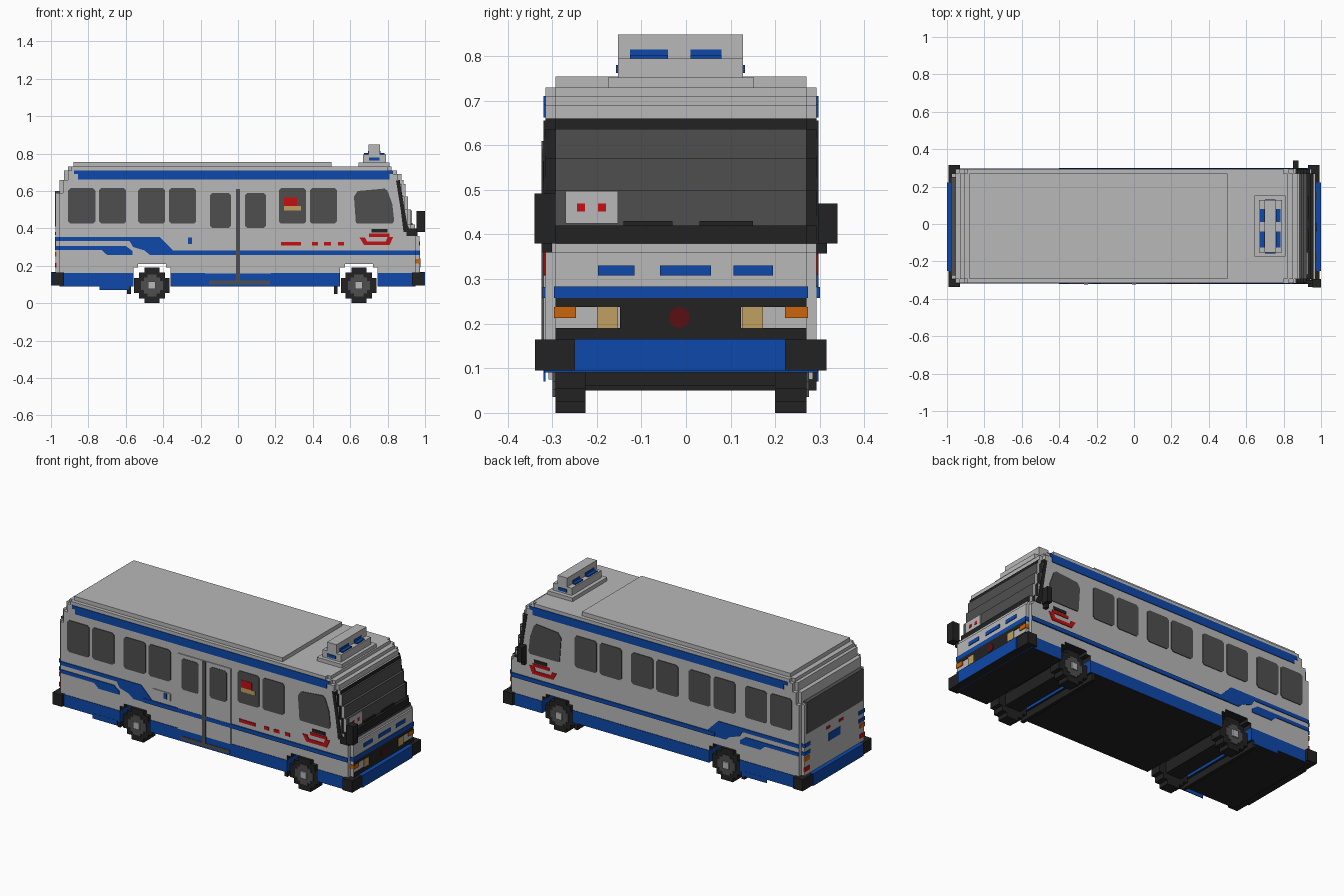
import bpy, bmesh, math

if "Cube" in bpy.data.objects:
    bpy.data.objects.remove(bpy.data.objects["Cube"])


def material(name, rgb):
    m = bpy.data.materials.new(name)
    m.use_nodes = True
    m.diffuse_color = (*rgb, 1)
    m.node_tree.nodes["Principled BSDF"].inputs["Base Color"].default_value = (*rgb, 1)
    return m


GRAY = material("light gray paint", (0.48, 0.48, 0.48))
BLUE = material("blue paint", (0.004, 0.065, 0.4))
BLACK = material("black rubber", (0.016, 0.016, 0.016))
GLASS = material("dark gray glass", (0.078, 0.078, 0.078))
RED = material("red paint", (0.55, 0.005, 0.006))
MAROON = material("maroon badge", (0.1, 0.005, 0.007))
ORANGE = material("orange lamp", (0.6, 0.13, 0.004))
TAN = material("tan lamp", (0.52, 0.35, 0.12))

YR, YL = -0.315, 0.293      # outer side walls
IR, IL = -0.293, 0.27       # narrower nose and tail


def prism(name, pts, axis, a, b, mats, rule=None):
    """Extrude a closed outline along x or y; rule(center, normal) picks the slot."""
    bm = bmesh.new()
    at = (lambda p, t: (p[0], t, p[1])) if axis == "y" else (lambda p, t: (t, p[0], p[1]))
    lo, hi = ([bm.verts.new(at(p, t)) for p in pts] for t in (a, b))
    bm.faces.new(lo)
    bm.faces.new(hi)
    for i in range(len(pts)):
        j = (i + 1) % len(pts)
        bm.faces.new((lo[i], lo[j], hi[j], hi[i]))
    bmesh.ops.recalc_face_normals(bm, faces=bm.faces)
    if rule:
        for f in bm.faces:
            f.material_index = rule(f.calc_center_median(), f.normal)
    me = bpy.data.meshes.new(name)
    bm.to_mesh(me)
    bm.free()
    for m in mats if isinstance(mats, list) else [mats]:
        me.materials.append(m)
    ob = bpy.data.objects.new(name, me)
    bpy.context.collection.objects.link(ob)
    return ob


def rect(u0, u1, v0, v1):
    return [(u0, v0), (u1, v0), (u1, v1), (u0, v1)]


def box(name, x, y, z, mats, rule=None):
    return prism(name, rect(*x, *z), "y", y[0], y[1], mats, rule)


def side(name, pts, mat, lift=0.004, sides="RL"):
    """Thin plate on the right (-y) and/or left (+y) wall."""
    if "R" in sides:
        prism("right_" + name, pts, "y", YR - lift, YR + 0.0005, mat)
    if "L" in sides:
        prism("left_" + name, pts, "y", YL - 0.0005, YL + lift, mat)


def rounded(x0, x1, z0, z1, c=0.012):
    return [(x0 + c, z0), (x1 - c, z0), (x1, z0 + c), (x1, z1 - c),
            (x1 - c, z1), (x0 + c, z1), (x0, z1 - c), (x0, z0 + c)]


# Body shell: stepped tail, roof and raked nose, with tunnels over the axles
AXLES = {"rear": -0.46, "front": 0.646}
TAIL = [(-0.975, 0.59), (-0.955, 0.66), (-0.93, 0.71), (-0.91, 0.73)]
NOSE = [(0.82, 0.73), (0.85, 0.71), (0.875, 0.69), (0.885, 0.66), (0.895, 0.637),
        (0.91, 0.57), (0.925, 0.50), (0.945, 0.42), (0.96, 0.38), (0.97, 0.36)]


def shell(inset):
    pts, z = [], 0.16
    for x, top in TAIL:
        pts += [(x + inset, z), (x + inset, top)]
        z = top
    for i, (x, top) in enumerate(NOSE):
        low = NOSE[i + 1][1] if i + 1 < len(NOSE) else 0.16
        pts += [(x - inset, top), (x - inset, low)]
    for cx in (AXLES["front"], AXLES["rear"]):
        pts += [(cx + 0.1, 0.16), (cx + 0.1, 0.19), (cx + 0.075, 0.19), (cx + 0.075, 0.21),
                (cx - 0.075, 0.21), (cx - 0.075, 0.19), (cx - 0.1, 0.19), (cx - 0.1, 0.16)]
    return pts


def shell_rule(glazing):
    def rule(c, n):
        if abs(n.y) > 0.5:
            return 0
        if c.z < 0.212 and abs(c.x) < 0.9:
            return 1
        if c.x > 0.8 and 0.379 < c.z < 0.659:
            return glazing if 0.421 < c.z < 0.638 else 1
        return 0
    return rule


prism("body_center", shell(0), "y", IR, IL, [GRAY, BLACK, GLASS], shell_rule(2))
prism("body_walls", shell(0.02), "y", YR, YL, [GRAY, BLACK, GLASS], shell_rule(1))
box("roof_panel", (-0.88, 0.5), (IR, IL), (0.72, 0.754), GRAY)

# Blue skirt with black underside
under = lambda c, n: 1 if n.z < -0.5 else 0
for i, (x0, x1) in enumerate([(-0.955, -0.56), (-0.36, 0.546), (0.746, 0.95)]):
    box(f"skirt_{i}", (x0, x1), (YR - 0.003, YL + 0.003), (0.09, 0.162), [BLUE, BLACK], under)
side("skirt_drop", rect(-0.74, -0.577, 0.07, 0.1), BLUE)

# Bumpers
for name, x0, x1 in (("front", 0.93, 0.993), ("rear", -0.993, -0.93)):
    out = 0.007 if x0 > 0 else -0.007
    box(name + "_bumper", (x0, x1), (-0.338, 0.315), (0.095, 0.165), BLACK)
    box(name + "_bumper_panel", (x0 + out, x1 + out), (-0.25, 0.223), (0.094, 0.166),
        [BLUE, BLACK], under)

# Stepped wheels, axles and mud flaps
STEPS = [(0.095, 0.04), (0.07, 0.04), (0.07, 0.07), (0.04, 0.07), (0.04, 0.095)]
OUTLINE = (STEPS + [(-x, z) for x, z in reversed(STEPS)]
           + [(-x, -z) for x, z in STEPS] + [(x, -z) for x, z in reversed(STEPS)])
for name, cx in AXLES.items():
    ring = lambda s: [(cx + x * s, 0.095 + z * s) for x, z in OUTLINE]
    for lr, y0, y1, o in (("right", IR, -0.225, IR), ("left", 0.2, IL, IL)):
        s = -1 if o < 0 else 1
        prism(f"{name}_{lr}_tyre", ring(1), "y", y0, y1, BLACK)
        prism(f"{name}_{lr}_rim", ring(0.62), "y", o, o + s * 0.006, GLASS)
        box(f"{name}_{lr}_hub", (cx - 0.02, cx + 0.02), sorted((o, o + s * 0.015)),
            (0.075, 0.115), GRAY)
    box(name + "_axle", (cx - 0.05, cx + 0.05), (-0.23, 0.21), (0.06, 0.13), BLACK)
    box(name + "_mud_flap", (cx - 0.133, cx - 0.113), (IR, YL), (0.05, 0.1), BLACK)

# Side windows in pairs
for i, x in enumerate((-0.908, -0.534, -0.155, 0.219)):
    sides = "L" if i == 2 else "RL"
    for j in (0, 0.165):
        side(f"window_{i}_{'b' if j else 'a'}", rounded(x + j, x + j + 0.145, 0.425, 0.615),
             GLASS, 0.004, sides)
side("cab_window", [(0.63, 0.43), (0.64, 0.425), (0.825, 0.425), (0.835, 0.44),
                    (0.825, 0.53), (0.80, 0.6), (0.785, 0.613), (0.64, 0.6), (0.62, 0.57)], GLASS)
side("windscreen_pillar", [(0.845, 0.655), (0.865, 0.655), (0.905, 0.42), (0.925, 0.38),
                           (0.885, 0.38), (0.87, 0.5)], BLACK)

# Double door on the right
side("door", rect(-0.176, 0.176, 0.16, 0.612), GRAY, 0.005, "R")
for x in (-0.15, 0.037):
    side(f"door_window_{'a' if x < 0 else 'b'}", rounded(x, x + 0.113, 0.403, 0.59), GLASS, 0.007, "R")
side("door_post", rect(-0.011, 0.011, 0.1, 0.61), GLASS, 0.009, "R")
side("door_step", rect(-0.155, 0.17, 0.1, 0.122), GLASS, 0.006, "R")

# Blue stripes
side("roof_stripe", [(-0.876, 0.71), (-0.876, 0.69), (-0.855, 0.69), (-0.855, 0.662),
                     (0.81, 0.662), (0.81, 0.69), (0.825, 0.69), (0.825, 0.71)], BLUE)
side("long_stripe", rect(-0.4, 0.95, 0.258, 0.282), BLUE, 0.007)
side("swoosh", [(-0.955, 0.333), (-0.58, 0.333), (-0.56, 0.3), (-0.5, 0.282), (-0.47, 0.258),
                (-0.35, 0.258), (-0.35, 0.285), (-0.42, 0.355), (-0.955, 0.355)], BLUE)
side("lower_swoosh", [(-0.955, 0.285), (-0.73, 0.285), (-0.70, 0.258), (-0.565, 0.258),
                      (-0.565, 0.28), (-0.6, 0.306), (-0.955, 0.306)], BLUE)
box("nose_stripe", (0.9, 0.974), (IR - 0.003, IL + 0.003), (0.258, 0.283), BLUE)
for z in (0.285, 0.333):
    for y0, y1 in ((IR - 0.003, -0.24), (0.22, IL + 0.003)):
        box("tail_stripe", (-0.979, -0.94), (y0, y1), (z, z + 0.022), BLUE)

# Red side graphics, window notice and filler hatch
side("red_curve", [(0.65, 0.35), (0.68, 0.35), (0.69, 0.33), (0.79, 0.33), (0.80, 0.355),
                   (0.83, 0.355), (0.81, 0.31), (0.675, 0.31)], RED)
side("red_curve_bar", rect(0.70, 0.81, 0.355, 0.372), RED)
side("black_curve_bar", rect(0.715, 0.80, 0.377, 0.396), BLACK)
for i, (x0, x1) in enumerate([(0.23, 0.336), (0.395, 0.427), (0.46, 0.497), (0.534, 0.566)]):
    side(f"red_dash_{i}", rect(x0, x1, 0.308, 0.327), RED, 0.004, "R")
side("notice_top", rect(0.245, 0.315, 0.52, 0.565), RED, 0.006, "R")
side("notice_base", rect(0.245, 0.338, 0.495, 0.52), TAN, 0.006, "R")
side("filler_hatch", rounded(-0.347, -0.224, 0.306, 0.356, 0.006), GRAY, 0.006, "R")
side("hatch_latch", rect(-0.267, -0.246, 0.317, 0.35), BLUE, 0.008, "R")


def nose(name, y, z, mat, lift=0.004, x=0.97):
    box(name, (x - 0.002, x + lift), y, z, mat)


# Nose: grille, lamps, blue dashes, badge
nose("grille_top", (IR, IL), (0.237, 0.258), BLACK)
nose("grille_center", (-0.148, 0.123), (0.19, 0.24), BLACK)
nose("grille_base", (IR, IL), (0.1, 0.19), BLACK)
prism("nose_badge", [(-0.015 + 0.024 * math.cos(t * math.pi / 6), 0.214 + 0.024 * math.sin(t * math.pi / 6))
                     for t in range(12)], "x", 0.97, 0.977, MAROON)
for i, (y0, y1) in enumerate([(-0.197, -0.115), (-0.058, 0.056), (0.107, 0.195)]):
    nose(f"nose_dash_{i}", (y0, y1), (0.308, 0.33), BLUE)
for i, y in enumerate((-0.2, 0.125)):
    nose(f"headlamp_{i}", (y, y + 0.048), (0.19, 0.237), TAN, 0.005)
for i, (y0, y1) in enumerate([(-0.296, -0.247), (0.222, 0.273)]):
    box(f"front_indicator_{i}", (0.93, 0.975), (y0, y1), (0.213, 0.237), ORANGE)

# Windscreen card and wipers
nose("windscreen_card", (-0.27, -0.153), (0.425, 0.497), GRAY, 0.004, 0.925)
for i, y in enumerate((-0.21, -0.163)):
    nose(f"card_mark_{i}", (y - 0.034, y - 0.016), (0.452, 0.47), RED, 0.006, 0.925)
for i, (y0, y1) in enumerate([(-0.14, -0.03), (0.03, 0.15)]):
    nose(f"wiper_{i}", (y0, y1), (0.415, 0.43), BLACK, 0.008, 0.925)

# Mirrors
box("right_mirror", (0.955, 1.0), (-0.34, -0.293), (0.38, 0.492), BLACK)
box("right_mirror_arm", (0.9, 0.96), (-0.322, -0.3), (0.36, 0.4), BLACK)
box("left_mirror", (0.85, 0.88), (0.29, 0.34), (0.38, 0.47), BLACK)
box("left_mirror_foot", (0.85, 0.87), (0.29, 0.316), (0.357, 0.38), BLACK)

# Tail: window, badge, lamps
box("rear_window", (-0.979, -0.94), (-0.275, 0.252), (0.41, 0.6), GLASS)
tail = lambda name, y, z, mat: box(name, (-0.979, -0.97), y, z, mat)
tail("tail_badge", (-0.065, 0.045), (0.29, 0.335), BLUE)
for i, y in enumerate((-0.09, 0.03)):
    tail(f"tail_dash_{i}", (y, y + 0.035), (0.365, 0.38), RED)
for i, (y0, y1) in enumerate([(IR - 0.003, -0.25), (0.227, IL + 0.003)]):
    tail(f"rear_indicator_{i}", (y0, y1), (0.25, 0.275), ORANGE)
    tail(f"tail_lamp_{i}", (y0, y1), (0.19, 0.215), RED)

# Roof sign with blue panels
box("sign_base", (0.645, 0.81), (-0.175, 0.153), (0.72, 0.752), GRAY)
box("sign_middle", (0.667, 0.79), (-0.153, 0.128), (0.75, 0.795), GRAY)
box("sign_top", (0.697, 0.76), (-0.153, 0.128), (0.79, 0.848), GRAY)
for i, (y0, y1) in enumerate([(-0.125, -0.04), (0.01, 0.08)]):
    box(f"sign_front_panel_{i}", (0.755, 0.782), (y0, y1), (0.78, 0.802), BLUE)
    box(f"sign_back_panel_{i}", (0.675, 0.70), (y0, y1), (0.78, 0.802), BLUE)
    box(f"sign_face_panel_{i}", (0.694, 0.763), (y0, y1), (0.8, 0.815), BLUE)
box("sign_end_panel", (0.70, 0.756), (-0.157, 0.132), (0.762, 0.78), BLUE)
